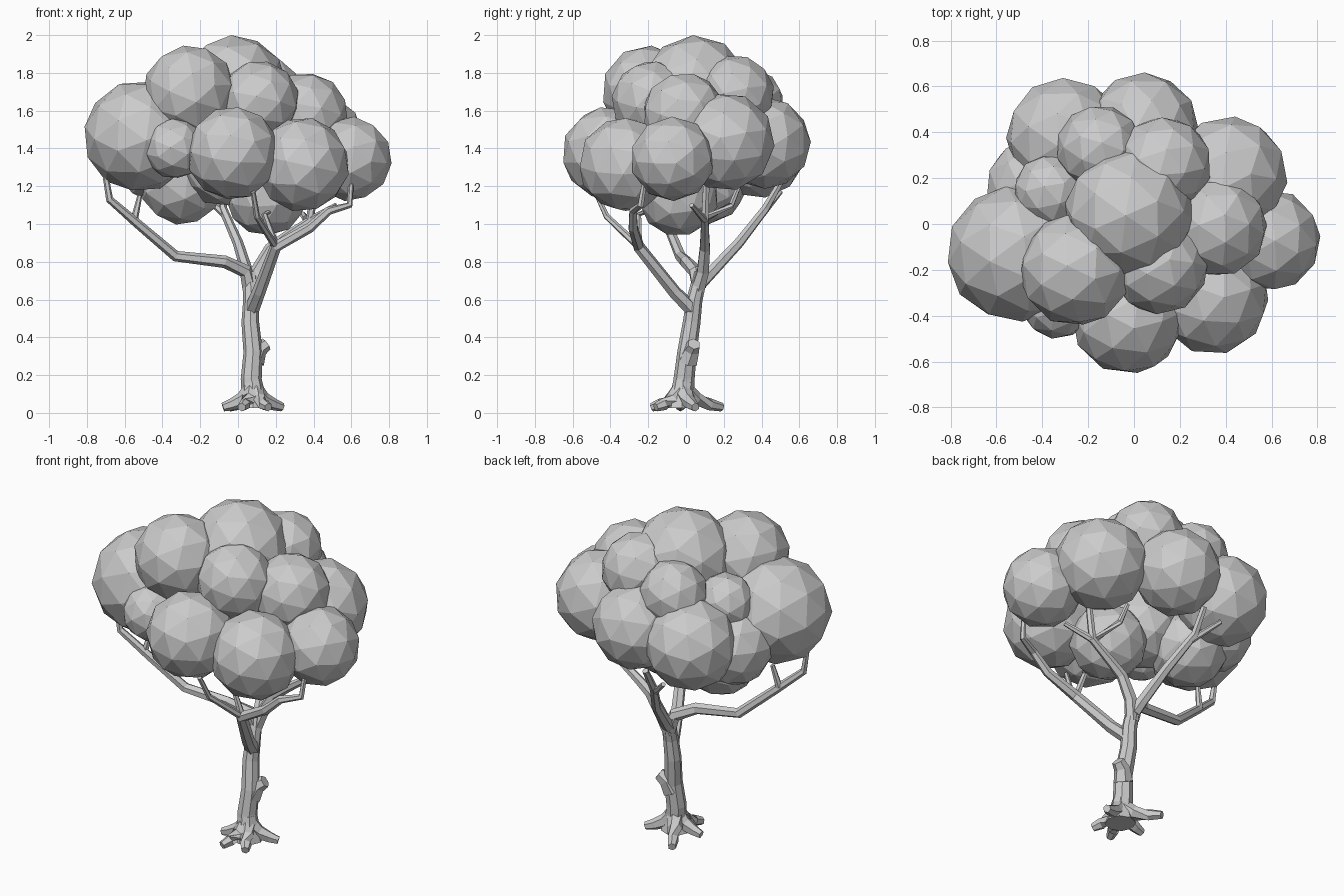
import bpy, bmesh, math, random
from mathutils import Vector, Euler

cube = bpy.data.objects.get("Cube")
if cube:
    bpy.data.objects.remove(cube, do_unlink=True)
random.seed(4)

grey = bpy.data.materials.new("plain_grey")
grey.use_nodes = True
grey.diffuse_color = (0.6, 0.6, 0.6, 1)
grey.node_tree.nodes["Principled BSDF"].inputs["Base Color"].default_value = (0.6, 0.6, 0.6, 1)


def finish(name, bm):
    bmesh.ops.recalc_face_normals(bm, faces=bm.faces)
    mesh = bpy.data.meshes.new(name)
    bm.to_mesh(mesh)
    bm.free()
    mesh.materials.append(grey)
    obj = bpy.data.objects.new(name, mesh)
    bpy.context.collection.objects.link(obj)
    return obj


def limb(name, points, start, end, sides=6):
    """Tapered, faceted tube through the points."""
    pts = [Vector(p) for p in points]
    bm = bmesh.new()
    rings = []
    for i, p in enumerate(pts):
        along = (pts[min(i + 1, len(pts) - 1)] - pts[max(i - 1, 0)]).normalized()
        ref = Vector((0, 1, 0)) if abs(along.y) < 0.8 else Vector((1, 0, 0))
        u = along.cross(ref).normalized()
        v = along.cross(u)
        r = start + (end - start) * i / (len(pts) - 1)
        angles = [math.tau * k / sides for k in range(sides)]
        rings.append([bm.verts.new(p + r * (u * math.cos(a) + v * math.sin(a))) for a in angles])
    for a, b in zip(rings, rings[1:]):
        for k in range(sides):
            n = (k + 1) % sides
            bm.faces.new((a[k], a[n], b[n], b[k]))
    bm.faces.new(rings[0])
    bm.faces.new(rings[-1])
    return finish(name, bm)


# Trunk with a flared foot and a cut-off knot
limb("trunk_foot", [(.08, -.02, .025), (.08, -.02, .08), (.075, -.015, .17)], .085, .052, 8)
limb("trunk", [(.08, -.02, .05), (.07, -.01, .18), (.08, .005, .32),
               (.065, .03, .48), (.07, .045, .6), (.065, .08, .74)], .06, .038, 8)
limb("trunk_knot", [(.085, .01, .27), (.11, .03, .335), (.15, .042, .365)], .055, .035)

# Roots flow out from the foot
for i, (x, y) in enumerate([(-.08, -.03), (.02, -.18), (.16, -.16), (.235, .05), (-.04, .19)]):
    cx, cy = .08, -.02
    path = [(cx + (x - cx) * t, cy + (y - cy) * t, z)
            for t, z in [(.1, .11), (.35, .07), (.7, .045), (1, .03)]]
    limb(f"root_{i + 1}", path, .05, .023)

# Main limbs
limb("left_limb", [(.065, .07, .66), (.04, .05, .75), (-.07, .0, .8), (-.33, -.03, .83),
                   (-.53, -.1, 1.0), (-.68, -.15, 1.13), (-.7, -.15, 1.25)], .042, .016)
limb("right_limb", [(.065, .06, .64), (.1, .09, .75), (.17, .1, .87), (.25, .1, .93),
                    (.38, .1, 1.02), (.42, .11, 1.27)], .04, .018)
limb("front_limb", [(.07, .04, .54), (.11, -.06, .64), (.2, -.25, .88), (.38, -.28, .98),
                    (.48, -.28, 1.07), (.59, -.24, 1.1), (.6, -.22, 1.22)], .04, .014)
limb("back_limb", [(.065, .07, .68), (.05, .13, .74), (.0, .28, .9),
                   (-.08, .42, 1.08), (-.08, .5, 1.22)], .038, .018)

# Twigs off the limbs
twigs = [
    [(-.55, -.1, 1.02), (-.52, -.08, 1.15)],
    [(.38, .1, 1.02), (.52, .03, 1.1)],
    [(.36, .1, 1.03), (.3, .24, 1.1), (.28, .28, 1.2)],
    [(.2, -.25, .88), (.1, -.42, 1.04), (.08, -.48, 1.17)],
    [(.2, -.25, .89), (.14, -.25, 1.05), (.22, -.14, 1.1)],
    [(-.07, .4, 1.05), (-.2, .5, 1.17)],
]
for i, path in enumerate(twigs):
    limb(f"twig_{i + 1}", path, .02, .013)

# Foliage: overlapping faceted balls as (x, y, z, radius)
crown = [
    (-.02, .05, 1.717, .28), (-.257, -.2, 1.7, .244), (.11, -.18, 1.65, .213),
    (-.52, -.13, 1.465, .295), (-.027, -.41, 1.375, .245), (.34, -.32, 1.315, .248),
    (.59, -.07, 1.345, .222), (.41, .21, 1.435, .258), (.36, -.01, 1.58, .22),
    (.13, .26, 1.685, .207), (-.15, .33, 1.64, .187), (.04, .415, 1.43, .243),
    (-.3, .38, 1.395, .257), (-.43, .16, 1.33, .215), (-.36, .14, 1.57, .165),
    (-.3, .1, 1.22, .222), (-.335, -.34, 1.4, .16), (.15, -.04, 1.15, .212),
    (-.08, -.03, 1.32, .225),
]
for i, (x, y, z, r) in enumerate(crown):
    bm = bmesh.new()
    bmesh.ops.create_icosphere(bm, subdivisions=2, radius=r * 1.013)
    turn = Euler([random.uniform(0, math.tau) for _ in range(3)]).to_matrix()
    bmesh.ops.rotate(bm, verts=bm.verts, cent=(0, 0, 0), matrix=turn)
    bmesh.ops.translate(bm, verts=bm.verts, vec=(x, y, z))
    finish(f"foliage_{i + 1}", bm)
